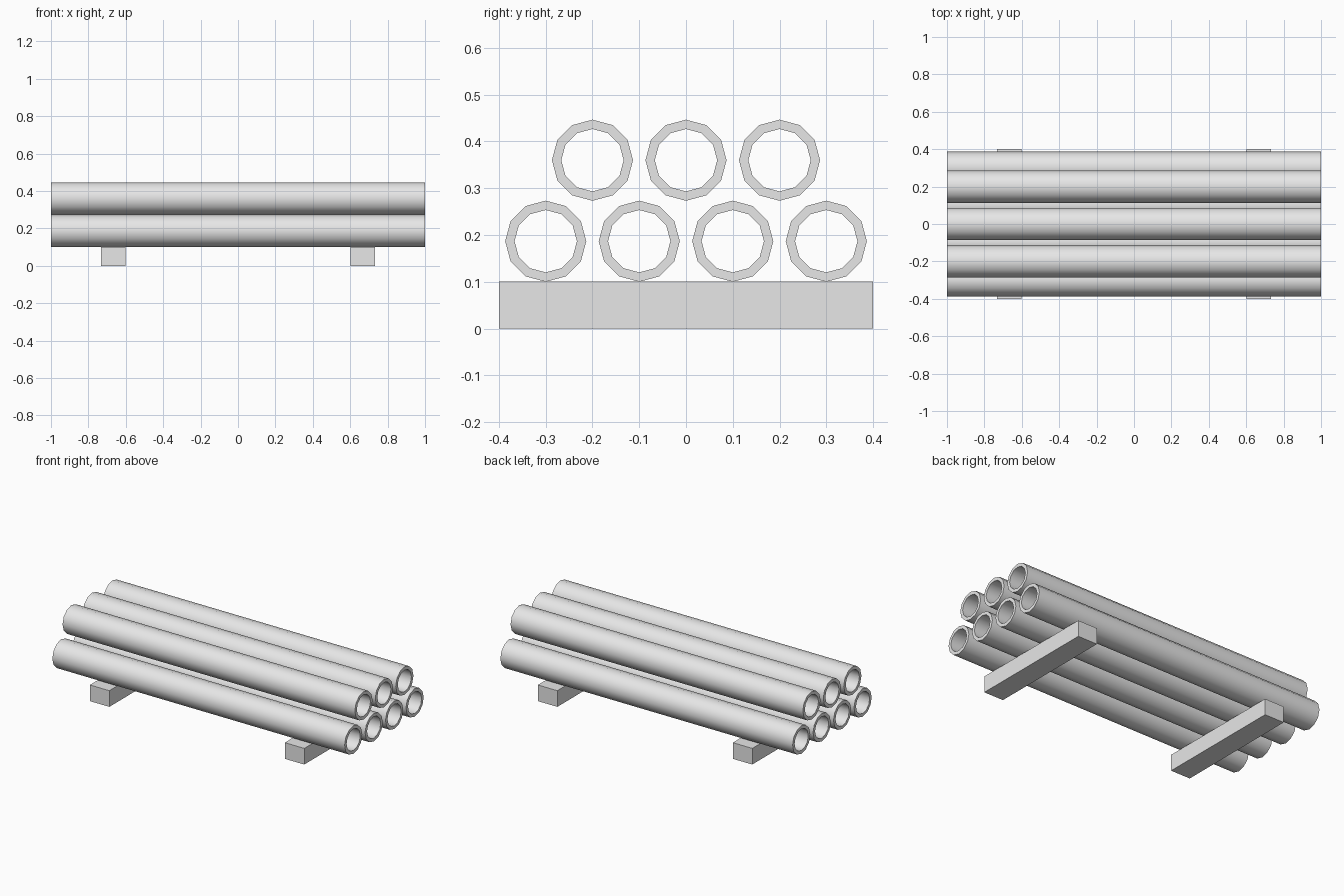
import bpy, bmesh, math

if "Cube" in bpy.data.objects:
    bpy.data.objects.remove(bpy.data.objects["Cube"])

grey = bpy.data.materials.new("light_grey")
grey.diffuse_color = (0.8, 0.8, 0.8, 1)
grey.use_nodes = True
grey.node_tree.nodes["Principled BSDF"].inputs["Base Color"].default_value = grey.diffuse_color

SIDES, R_OUT, R_IN, PITCH = 12, 0.0867, 0.0667, 0.2
BLOCK_H = 0.1


def make_object(name, bm):
    bmesh.ops.recalc_face_normals(bm, faces=bm.faces)
    mesh = bpy.data.meshes.new(name)
    bm.to_mesh(mesh)
    bm.free()
    mesh.materials.append(grey)
    obj = bpy.data.objects.new(name, mesh)
    bpy.context.collection.objects.link(obj)
    return obj


def pipe(name, y, z):
    # four rings: outer left, outer right, inner right, inner left
    bm = bmesh.new()
    rings = []
    for x, r in ((-1, R_OUT), (1, R_OUT), (1, R_IN), (-1, R_IN)):
        angles = [math.tau * i / SIDES for i in range(SIDES)]
        rings.append([bm.verts.new((x, r * math.cos(a), r * math.sin(a))) for a in angles])
    for k in range(4):
        a, b = rings[k], rings[(k + 1) % 4]
        for i in range(SIDES):
            j = (i + 1) % SIDES
            face = bm.faces.new((a[i], a[j], b[j], b[i]))
            face.smooth = k in (0, 2)
    for e in bm.edges:
        # end rims stay sharp
        e.smooth = abs(e.verts[0].co.x - e.verts[1].co.x) > 1
    obj = make_object(name, bm)
    obj.location = (0, y, z)


# Stacked pipes: four below, three nested above
for row, count in enumerate((4, 3)):
    z = BLOCK_H + R_OUT + row * PITCH * math.sin(math.pi / 3)
    for i in range(count):
        pipe(f"pipe_row{row + 1}_{i + 1}", (i - (count - 1) / 2) * PITCH, z)

# Support blocks
for name, x in (("left_support", -0.667), ("right_support", 0.667)):
    bm = bmesh.new()
    bmesh.ops.create_cube(bm, size=1)
    bmesh.ops.scale(bm, vec=(0.133, 0.8, BLOCK_H), verts=bm.verts)
    make_object(name, bm).location = (x, 0, BLOCK_H / 2)
